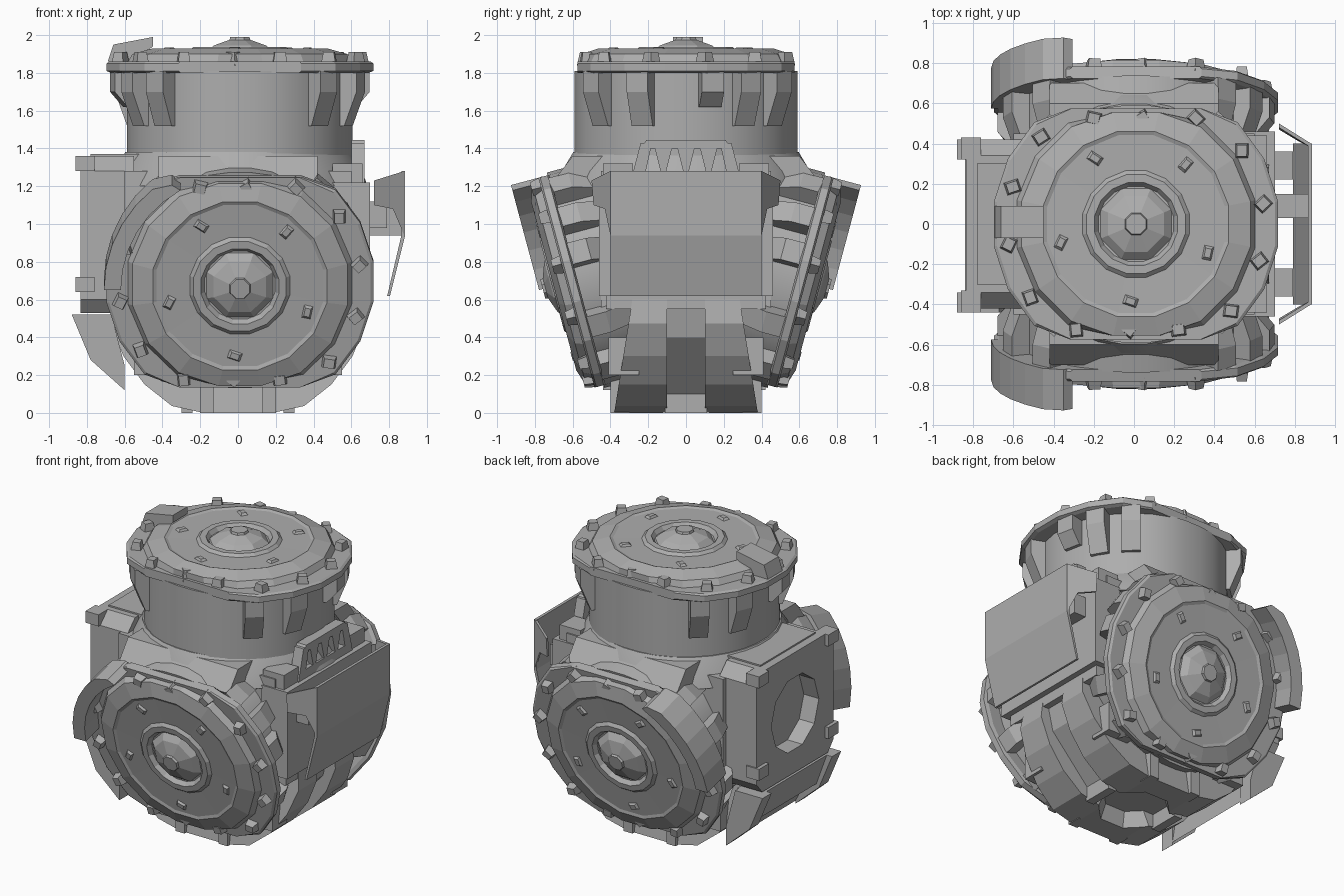
import bpy, bmesh
from math import cos, sin, radians, pi
from mathutils import Matrix, Vector

if "Cube" in bpy.data.objects:
    bpy.data.objects.remove(bpy.data.objects["Cube"])

metal = bpy.data.materials.new("grey_metal")
metal.use_nodes = True
grey = (0.42, 0.42, 0.42, 1)
metal.diffuse_color = grey
metal.node_tree.nodes["Principled BSDF"].inputs["Base Color"].default_value = grey


def finish(name, bm, matrix=Matrix(), smooth=False):
    bm.transform(matrix)
    bmesh.ops.recalc_face_normals(bm, faces=bm.faces)
    mesh = bpy.data.meshes.new(name)
    bm.to_mesh(mesh)
    bm.free()
    mesh.materials.append(metal)
    ob = bpy.data.objects.new(name, mesh)
    bpy.context.collection.objects.link(ob)
    bpy.ops.object.select_all(action='DESELECT')
    ob.select_set(True)
    bpy.context.view_layer.objects.active = ob
    if smooth:
        bpy.ops.object.shade_smooth_by_angle(angle=radians(28))
    return ob


def lathe(name, profile, sides, matrix=Matrix(), clip=9.0, smooth=False):
    """Turn (radius, height) points about z, with flats at y = +-clip."""
    bm = bmesh.new()
    rings = []
    for r, z in profile:
        ring = []
        for i in range(sides):
            a = 2 * pi * (i + 0.5) / sides
            ring.append(bm.verts.new((r * cos(a), max(-clip, min(clip, r * sin(a))), z)))
        rings.append(ring)
    for a, b in zip(rings, rings[1:]):
        for i in range(sides):
            j = (i + 1) % sides
            bm.faces.new((a[i], a[j], b[j], b[i]))
    bm.faces.new(rings[0][::-1])
    bm.faces.new(rings[-1])
    return finish(name, bm, matrix, smooth)


def add_box(bm, lo, hi, matrix=Matrix(), top=1.0):
    """Box between two corners; the upper end may be scaled for a taper."""
    lo, hi = Vector(lo), Vector(hi)
    mid, size = (lo + hi) / 2, hi - lo
    for v in bmesh.ops.create_cube(bm, size=1)["verts"]:
        k = top if v.co.z > 0 else 1
        offset = Vector((v.co.x * k * size.x, v.co.y * k * size.y, v.co.z * size.z))
        v.co = matrix @ (mid + offset)


def box(name, lo, hi):
    bm = bmesh.new()
    add_box(bm, lo, hi)
    return finish(name, bm)


def add_prism(bm, bottom, upper):
    a = [bm.verts.new(p) for p in bottom]
    b = [bm.verts.new(p) for p in upper]
    bm.faces.new(a[::-1])
    bm.faces.new(b)
    for i in range(len(a)):
        j = (i + 1) % len(a)
        bm.faces.new((a[i], a[j], b[j], b[i]))


def along_x(name, pts, x0, x1):
    bm = bmesh.new()
    add_prism(bm, [(x0, y, z) for y, z in pts], [(x1, y, z) for y, z in pts])
    return finish(name, bm)


def along_y(name, pts, y0, y1):
    bm = bmesh.new()
    add_prism(bm, [(x, y0, z) for x, z in pts], [(x, y1, z) for x, z in pts])
    return finish(name, bm)


def cut_out(ob, cutter):
    cutter.hide_render = True
    cut = ob.modifiers.new("opening", 'BOOLEAN')
    cut.object = cutter
    cut.solver = 'EXACT'
    bpy.context.view_layer.objects.active = ob
    bpy.ops.object.modifier_apply(modifier=cut.name)
    bpy.data.objects.remove(cutter)


def spin(degrees):
    return Matrix.Rotation(radians(degrees), 4, 'Z')


def port(name, m, length):
    """One docking port: drum, clipped flange, cover disc, teeth and bolts."""
    lathe(name + "_drum", [(0.6, -length), (0.6, 0.01)], 32, m, 0.59, True)
    lathe(name + "_flange", [(0.69, 0), (0.715, 0.01), (0.715, 0.05), (0.7, 0.06)], 20, m, 0.575)
    lathe(name + "_cover", [(0.61, 0.05), (0.58, 0.1), (0.47, 0.13), (0.45, 0.122),
          (0.27, 0.12), (0.25, 0.138), (0.21, 0.138), (0.19, 0.11)], 16, m, 0.555)
    lathe(name + "_hub", [(0.19, 0.11), (0.15, 0.145), (0.06, 0.175), (0.055, 0.19)], 8, m)
    # Wedge teeth gripping the underside of the flange
    bm = bmesh.new()
    for base in (0, 180):
        for a in (-47, -22, 12, 30, 49):
            depth = -0.18 if a == 12 else -0.28
            s = m @ spin(base + a)
            w = 0.06
            low = [(0.57, -w, depth), (0.57, w, depth), (0.62, w, depth), (0.62, -w, depth)]
            mid = [(x if x < 0.6 else 0.69, y, -0.1) for x, y, z in low]
            top = [(x, y, 0.01) for x, y, z in mid]
            for lower, upper in ((low, mid), (mid, top)):
                add_prism(bm, [s @ Vector(p) for p in lower], [s @ Vector(p) for p in upper])
    finish(name + "_teeth", bm)
    # Bolts on the flange and small lugs on the cover
    bm = bmesh.new()
    for i in range(14):
        a = 360 * i / 14 + 9
        r = min(0.64, 0.525 / max(0.01, abs(sin(radians(a)))))
        s = m @ spin(a) @ Matrix.Translation((r, 0, 0)) @ spin(35 + 20 * (i % 3))
        add_box(bm, (-0.04, -0.035, 0.04), (0.04, 0.035, 0.11), s, 0.7)
    for i in range(5):
        s = m @ spin(72 * i + 50) @ Matrix.Translation((0.385, 0, 0)) @ spin(25 * i)
        add_box(bm, (-0.045, -0.03, 0.11), (0.045, 0.03, 0.135), s, 0.5)
    finish(name + "_bolts", bm)


def guard(name, m):
    """Curved guard on one quarter of a port rim."""
    bm = bmesh.new()
    angles = [radians(120 + 10 * i) for i in range(7)]
    arc = [(0.72 * cos(a), 0.72 * sin(a)) for a in angles]
    arc += [(0.63 * cos(a), 0.63 * sin(a)) for a in reversed(angles)]
    arc = [(x, min(y, 0.575)) for x, y in arc]
    add_prism(bm, [(x, y, 0) for x, y in arc], [(x, y, 0.21) for x, y in arc])
    finish(name, bm, m)


# Three ports: upright, front and its mirrored rear partner
front = Matrix.Translation((0.01, -0.575, 0.705)) @ Matrix.Rotation(radians(105), 4, 'X')
rear = Matrix.Diagonal((1, -1, 1, 1)) @ front
port("top_port", Matrix.Translation((0.01, 0, 1.8)), 0.8)
port("front_port", front, 0.6)
port("rear_port", rear, 0.6)
guard("front_guard", front)
guard("rear_guard", rear)
along_y("top_latch", [(-0.69, 1.86), (-0.66, 1.95), (-0.45, 1.99), (-0.45, 1.94), (-0.55, 1.86)], -0.07, 0.09)

# Central housing, sloping shoulders and the collar below the upright drum
half = [(0.3, 0.45), (0.5, 0.95), (0.7, 1.23), (0.6, 1.36)]
along_x("shoulders", half + [(-y, z) for y, z in reversed(half)], -0.42, 0.42)
box("housing", (-0.6, -0.45, 0.5), (0.6, 0.45, 1.28))
lathe("collar", [(0.69, 1.2), (0.66, 1.28), (0.6, 1.38)], 32, smooth=True)

# Rounded keel: two flanks with a groove and cross bars between them
pocket_profile = [(0.27, -0.1), (0.2, 0.1)]
for side, label in ((-1, "front"), (1, "rear")):
    bm = bmesh.new()
    rim = [(-0.66, 0.6)]
    for i in range(1, 12):
        a = pi + pi * i / 12
        rim.append((0.7 * cos(a), max(0, 0.66 + 0.72 * sin(a))))
    rim.append((0.66, 0.6))
    add_prism(bm, [(x, side * 0.1, z) for x, z in rim],
              [(x, side * (0.38 - 0.16 * z), z) for x, z in rim])
    flank = finish(label + "_keel_flank", bm)
    cut_out(flank, lathe("pocket_cutter", pocket_profile, 8))
    for x in (-0.165, 0.165):
        box(label + "_keel_fin", (x - 0.035, side * 0.35 - 0.05, 0), (x + 0.035, side * 0.35 + 0.05, 0.2))
    for x in (-0.45, 0.45):
        box(label + "_keel_lug", (x - 0.1, side * 0.33 - 0.08, 0.2), (x + 0.1, side * 0.33 + 0.08, 0.4))
groove = [(-0.64, 0.66), (-0.58, 0.4), (-0.3, 0.1), (0.3, 0.1), (0.58, 0.4), (0.64, 0.66)]
along_y("keel_groove", groove, -0.12, 0.12)
for x in (-0.27, 0.27):
    box("keel_bar", (x - 0.03, -0.11, 0.0), (x + 0.03, 0.11, 0.15))

# Equipment bay on the right with an octagonal opening
bay = along_x("side_bay", [(-0.42, 0.6), (-0.36, 0.53), (0.36, 0.53), (0.42, 0.6),
              (0.42, 1.28), (0.34, 1.36), (-0.34, 1.36), (-0.42, 1.28)], -0.835, -0.55)
turn = Matrix.Translation((-0.8, 0, 0.94)) @ Matrix.Rotation(pi / 2, 4, 'Y')
cut_out(bay, lathe("bay_cutter", [(0.26, -0.1), (0.26, 0.08)], 10, turn))
box("bay_top_step", (-0.78, -0.3, 1.3), (-0.45, 0.3, 1.37))
for y in (-0.38, 0.38):
    for z in (0.68, 1.32):
        box("bay_corner_lug", (-0.86, y - 0.06, z - 0.04), (-0.76, y + 0.05, z + 0.04))
    along_y("bay_skirt_end", [(-0.88, 0.52), (-0.67, 0.52), (-0.6, 0.25), (-0.6, 0.12), (-0.78, 0.28)],
            y - 0.06, y + 0.04)
along_y("bay_skirt", [(-0.84, 0.52), (-0.66, 0.52), (-0.6, 0.14), (-0.64, 0.22), (-0.76, 0.3)], -0.38, 0.38)

# Shield panel on the left, its mounting block, short wings and arms
box("shield_mount", (0.5, -0.46, 0.62), (0.7, 0.46, 1.22))
box("shield_mount_foot", (0.5, -0.42, 0.55), (0.66, 0.42, 0.65))
along_y("shield_panel", [(0.865, 1.28), (0.885, 1.28), (0.885, 0.94), (0.805, 0.62), (0.79, 0.62),
        (0.865, 0.94)], -0.4, 0.4)
for side in (-1, 1):
    bm = bmesh.new()
    edge = [(0.88, 0.4, 1.28), (0.72, 0.5, 1.23), (0.72, 0.49, 1.1), (0.82, 0.43, 1.08), (0.88, 0.4, 0.94)]
    add_prism(bm, [(x, side * y, z) for x, y, z in edge],
              [(x, side * (y - 0.02), z) for x, y, z in edge])
    finish("shield_wing", bm)
    box("shield_side_arm", (0.68, side * 0.29 - 0.07, 0.98), (0.79, side * 0.29 + 0.07, 1.12))
box("shield_arm", (0.68, 0.03, 0.94), (0.87, 0.15, 1.1))

# Slotted bracket above the shield: frame bars with slanted struts
bars = [[(-0.3, 1.2), (-0.23, 1.2), (-0.18, 1.43), (-0.24, 1.43)],
        [(0.3, 1.2), (0.23, 1.2), (0.18, 1.43), (0.24, 1.43)],
        [(-0.24, 1.4), (0.24, 1.4), (0.21, 1.445), (-0.21, 1.445)],
        [(-0.3, 1.2), (0.3, 1.2), (0.28, 1.28), (-0.28, 1.28)]]
for y in (-0.12, 0.0, 0.12):
    bars.append([(y - 0.045, 1.4), (y + 0.045, 1.4), (y + 0.015, 1.28), (y - 0.015, 1.28)])
for bar in bars:
    along_x("bracket_bar", bar, 0.6, 0.67)
for y in (-0.36, 0.36):
    box("bracket_foot", (0.5, y - 0.08, 1.2), (0.66, y + 0.08, 1.32))
